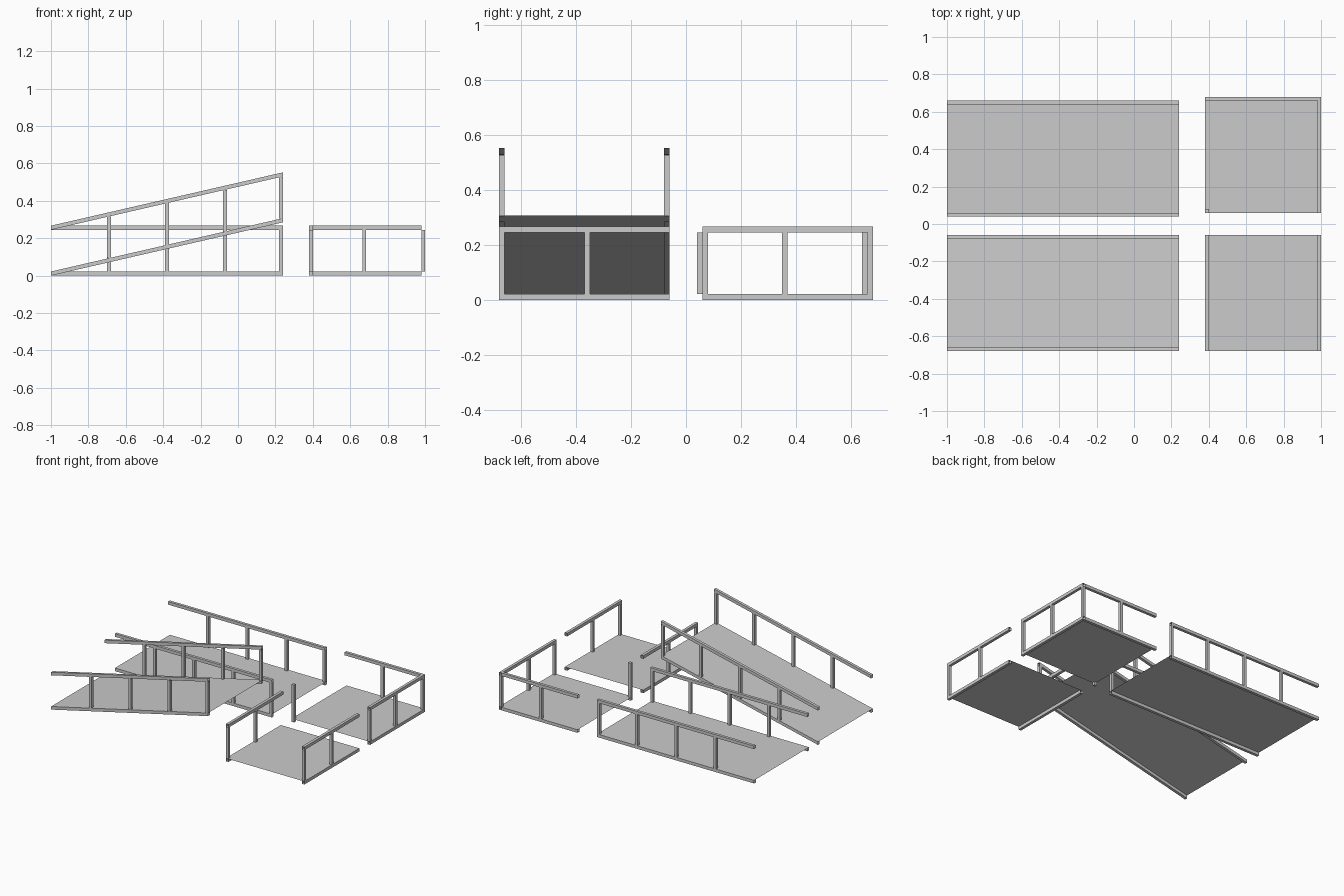
import bpy
import bmesh
from mathutils import Vector

cube = bpy.data.objects.get("Cube")
if cube:
    bpy.data.objects.remove(cube)

T = 0.02            # bar width
H = 0.022           # bar height
RAIL = 0.245        # rail height above the base bar
RISE = 0.285        # height gained by the sloped ramp

metal = bpy.data.materials.new("light grey metal")
metal.use_nodes = True
grey = (0.6, 0.6, 0.6, 1)
metal.diffuse_color = grey
metal.node_tree.nodes["Principled BSDF"].inputs["Base Color"].default_value = grey


def finish(name, bm):
    mesh = bpy.data.meshes.new(name)
    bm.to_mesh(mesh)
    bm.free()
    mesh.materials.append(metal)
    bpy.context.collection.objects.link(bpy.data.objects.new(name, mesh))


def tube(bm, start, end, u, v):
    """Open-ended four-sided tube from start to end, section spanned by u and v."""
    start, end, u, v = map(Vector, (start, end, u, v))
    section = [u * 0, u, u + v, v]
    a = [bm.verts.new(start + s) for s in section]
    b = [bm.verts.new(end + s) for s in section]
    faces = [bm.faces.new((a[i], a[(i + 1) % 4], b[(i + 1) % 4], b[i])) for i in range(4)]
    if u.cross(v).dot(end - start) < 0:
        bmesh.ops.reverse_faces(bm, faces=faces)


def post(bm, x, y, z0, z1):
    tube(bm, (x, y, z0), (x, y, z1), (T, 0, 0), (0, T, 0))


def deck(name, x0, x1, y0, y1, rise=0):
    bm = bmesh.new()
    corners = [(x0, y0, H), (x1, y0, H + rise), (x1, y1, H + rise), (x0, y1, H)]
    bm.faces.new([bm.verts.new(c) for c in corners])
    finish(name, bm)


def railing_x(name, x0, x1, y, posts, rise=0):
    """Base bar, hand rail and posts along x; posts are lower x edges."""
    bm = bmesh.new()
    for z in (0, RAIL):
        tube(bm, (x0, y, z), (x1, y, z + rise), (0, T, 0), (0, 0, H))
    for x in posts:
        lift = rise * (x + T / 2 - x0) / (x1 - x0)
        post(bm, x, y, H + lift, RAIL + lift)
    finish(name, bm)


def railing_y(name, y0, y1, x, posts):
    """Base bar, hand rail and posts along y; posts are lower y edges."""
    bm = bmesh.new()
    for z in (0, RAIL):
        tube(bm, (x, y0, z), (x, y1, z), (T, 0, 0), (0, 0, H))
    for y in posts:
        post(bm, x, y, H, RAIL)
    finish(name, bm)


# Long sloped ramp and long level walkway, railed on both long sides
R0, R1 = -1, 0.24
ramp_posts = [R1 - T] + [R1 - k * (R1 - R0) / 4 - T / 2 for k in (1, 2, 3)]
for name, y0, y1, rise in (("sloped_ramp", -0.68, -0.06, RISE),
                           ("level_walkway", 0.04, 0.66, 0)):
    deck(name + "_deck", R0, R1, y0, y1, rise)
    railing_x(name + "_front_railing", R0, R1, y0, ramp_posts, rise)
    railing_x(name + "_back_railing", R0, R1, y1 - T, ramp_posts, rise)

# Short straight platform, railed on both sides
P0, P1 = 0.38, 1
deck("straight_platform_deck", P0, P1, -0.68, -0.06)
for side, x in (("right", P0), ("left", P1 - T)):
    railing_y("straight_platform_" + side + "_railing", -0.68, -0.06, x, (-0.68, -0.37))

# Corner platform, railed on two adjoining sides with a lone inner post
deck("corner_platform_deck", P0, P1, 0.06, 0.68)
railing_y("corner_platform_left_railing", 0.06, 0.68, P1 - T, (0.06, 0.35, 0.68 - T))
railing_x("corner_platform_back_railing", P0, P1 - T, 0.68 - T, (0.665,))
bm = bmesh.new()
post(bm, P0, 0.06, 0, RAIL + H)
bmesh.ops.holes_fill(bm, edges=bm.edges[:])
finish("corner_platform_inner_post", bm)
